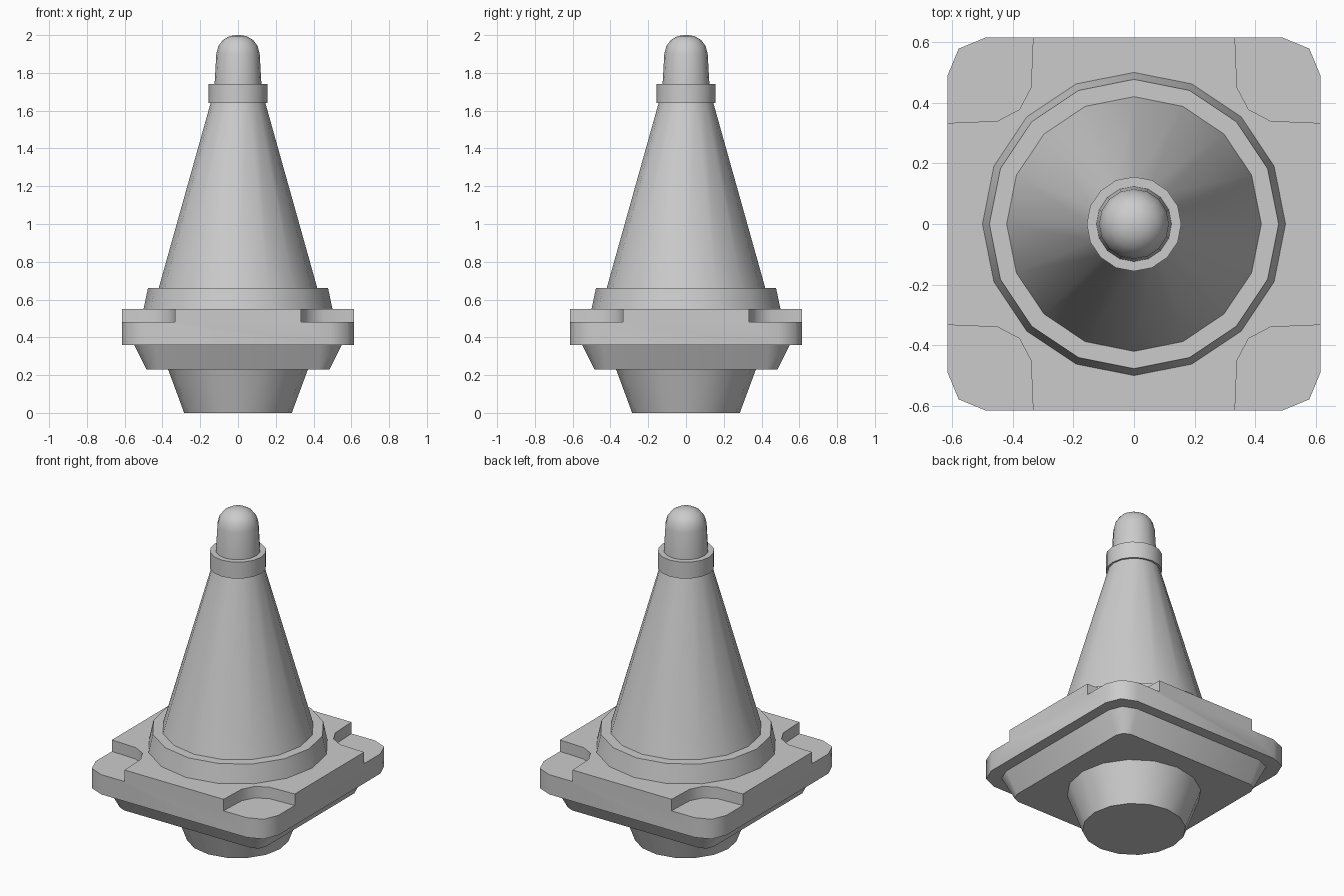
import bpy, bmesh, math

if "Cube" in bpy.data.objects:
    bpy.data.objects.remove(bpy.data.objects["Cube"])

SIDES = 16


def loft(name, rings, smooth=None):
    """Skin a stack of closed rings (equal point counts) and cap both ends."""
    bm = bmesh.new()
    loops = [[bm.verts.new(p) for p in ring] for ring in rings]
    for low, high in zip(loops, loops[1:]):
        n = len(low)
        for i in range(n):
            j = (i + 1) % n
            bm.faces.new((low[i], low[j], high[j], high[i]))
    bm.faces.new(loops[0][::-1])
    bm.faces.new(loops[-1])
    bmesh.ops.recalc_face_normals(bm, faces=bm.faces)
    mesh = bpy.data.meshes.new(name)
    bm.to_mesh(mesh)
    bm.free()
    obj = bpy.data.objects.new(name, mesh)
    bpy.context.collection.objects.link(obj)
    if smooth:
        shade(obj, smooth)
    return obj


def activate(obj):
    bpy.ops.object.select_all(action='DESELECT')
    obj.select_set(True)
    bpy.context.view_layer.objects.active = obj


def shade(obj, degrees):
    activate(obj)
    bpy.ops.object.shade_smooth_by_angle(angle=math.radians(degrees))


def lathe(name, profile, smooth=35):
    """Revolve (radius, z) points around the z axis."""
    angles = [2 * math.pi * i / SIDES for i in range(SIDES)]
    return loft(name, [[(r * math.cos(a), r * math.sin(a), z) for a in angles]
                       for r, z in profile], smooth)


def rounded_square(half, radius, z, segments=2):
    pts = []
    for k in range(4):
        mid = math.pi / 4 + k * math.pi / 2
        cx = math.copysign(half - radius, math.cos(mid))
        cy = math.copysign(half - radius, math.sin(mid))
        for s in range(segments + 1):
            a = k * math.pi / 2 + s * math.pi / 2 / segments
            pts.append((cx + radius * math.cos(a), cy + radius * math.sin(a), z))
    return pts


# Foot plug and tapered square skirt
lathe("foot_plug", [(0.285, 0), (0.37, 0.23)])
loft("base_skirt", [rounded_square(0.485, 0.06, 0.23),
                    rounded_square(0.55, 0.11, 0.36)], 50)

# Base plate with a recessed pocket at each corner
plate = loft("base_plate", [rounded_square(0.615, 0.125, 0.36),
                            rounded_square(0.615, 0.125, 0.55)])
pocket = [(0.333, 0.7), (0.333, 0.615), (0.34, 0.45), (0.378, 0.378),
          (0.45, 0.34), (0.615, 0.333), (0.7, 0.333), (0.7, 0.7)]
for sx in (-1, 1):
    for sy in (-1, 1):
        cutter = loft("pocket_cutter", [[(sx * x, sy * y, z) for x, y in pocket]
                                        for z in (0.48, 0.65)])
        cutter.hide_render = True
        mod = plate.modifiers.new("pocket", 'BOOLEAN')
        mod.operation = 'DIFFERENCE'
        mod.solver = 'EXACT'
        mod.object = cutter
        activate(plate)
        bpy.ops.object.modifier_apply(modifier=mod.name)
        bpy.data.objects.remove(cutter)
shade(plate, 50)

# Cone with lower collar and upper band
lathe("lower_collar", [(0.5, 0.55), (0.477, 0.66)])
lathe("cone_body", [(0.42, 0.66), (0.145, 1.64)])
lathe("upper_band", [(0.156, 1.64), (0.156, 1.74)])

# Domed tip
lathe("domed_tip", [(0.124, 1.74), (0.115, 1.9), (0.104, 1.942),
                    (0.08, 1.974), (0.046, 1.994), (0.012, 2.0)])
